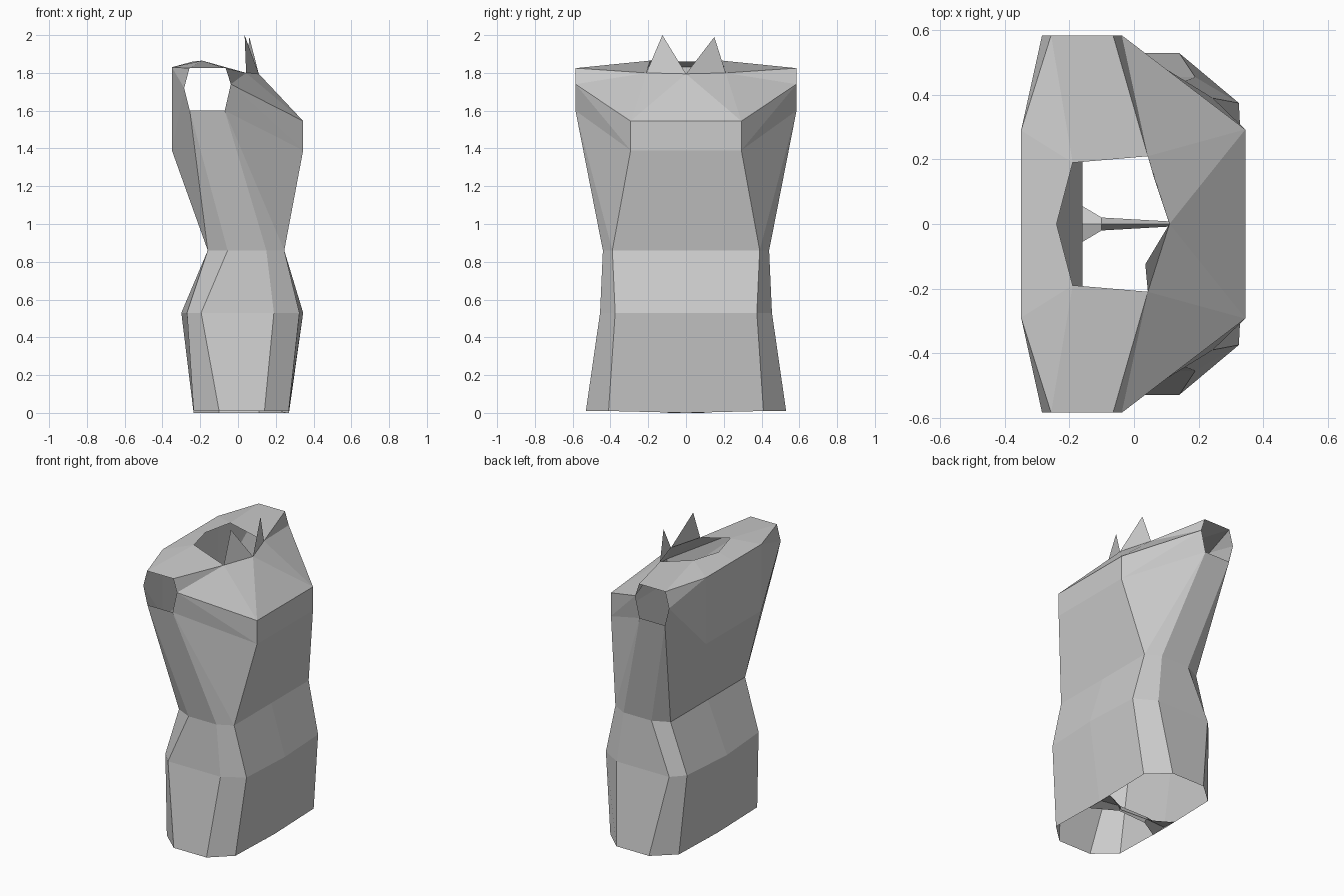
import bpy, bmesh

if "Cube" in bpy.data.objects:
    bpy.data.objects.remove(bpy.data.objects["Cube"])


def build(name, verts, faces, mirror=False):
    """Make a flat-shaded sheet, optionally mirrored across y = 0."""
    me = bpy.data.meshes.new(name)
    me.from_pydata(verts, [], faces)
    ob = bpy.data.objects.new(name, me)
    bpy.context.collection.objects.link(ob)
    bm = bmesh.new()
    bm.from_mesh(me)
    if mirror:
        bmesh.ops.mirror(bm, geom=bm.verts[:] + bm.edges[:] + bm.faces[:],
                         axis='Y', merge_dist=0.0)
        bmesh.ops.remove_doubles(bm, verts=bm.verts[:], dist=0.0005)
    bmesh.ops.recalc_face_normals(bm, faces=bm.faces[:])
    bm.to_mesh(me)
    bm.free()
    return ob


# Half rings, from back centre round the +y side to front centre
rings = [
    (0.01, [(-.235, 0), (-.235, .41), (-.10, .53), (.14, .53), (.268, .41), (.27, 0)]),
    (0.53, [(-.30, 0), (-.27, .375), (-.195, .455), (.19, .455), (.325, .375), (.345, 0)]),
    (0.86, [(-.16, 0), (-.16, .39), (-.055, .44), (.15, .44), (.245, .39), (.245, 0)]),
]
verts = [(x, y, z if y else max(z - .01, 0) if z < .1 else z)
         for z, ring in rings for x, y in ring]
faces = []
for r in range(2):
    for c in range(5):
        a = r * 6 + c
        faces.append((a, a + 1, a + 7, a + 6))

# Chest, armhole and neck points
named = {
    'bc0': (-.35, 0, 1.39), 'b0': (-.35, .29, 1.39),
    'bc1': (-.35, 0, 1.83), 'b1': (-.35, .29, 1.83),
    'fc0': (.345, 0, 1.39), 'f0': (.345, .293, 1.39),
    'fc1': (.345, 0, 1.545), 'f1': (.345, .293, 1.545),
    'a0': (-.255, .585, 1.6), 'a1': (-.07, .585, 1.6), 'a2': (-.038, .585, 1.74),
    'a3': (-.065, .585, 1.825), 'a4': (-.257, .585, 1.825), 'a5': (-.285, .585, 1.72),
    'n0': (-.24, 0, 1.86), 'n1': (-.19, .19, 1.865),
    'n2': (.043, .21, 1.80), 'n3': (.11, 0, 1.795),
}
idx = {k: len(verts) + i for i, k in enumerate(named)}
idx.update({'w%d' % i: 12 + i for i in range(6)})
verts += list(named.values())
panels = [
    'w0 w1 b0 bc0', 'bc0 b0 b1 bc1',               # back
    'w1 w2 a0', 'w1 a0 b0', 'b0 a0 a5', 'b0 a5 b1', 'b1 a5 a4',
    'w2 w3 a1 a0',                                 # under the arm
    'w3 w4 a1', 'w4 f0 a1', 'f0 a2 a1', 'f0 f1 a2',
    'w4 w5 fc0 f0', 'f0 fc0 fc1 f1',               # front
    'bc1 b1 n1 n0', 'b1 a4 n1', 'n1 a4 a3 n2',     # shoulder
    'n2 a3 a2', 'n2 a2 f1', 'n2 f1 n3', 'n3 f1 fc1',
]
faces += [[idx[k] for k in p.split()] for p in panels]
build('garment_body', verts, faces, mirror=True)

# Two upright collar points at the front of the neck
for side, tip in ((-1, (.035, -.125, 2.0)), (1, (.06, .15, 1.99))):
    build('collar_point', [named['n3'], (.043, side * .21, 1.80), tip], [(0, 1, 2)])

# Narrow ridged crotch strip dividing the two leg openings
strip, quads = [], []
for x, w, top in ((-.235, .10, .01), (-.10, .02, .03), (.11, .008, .03), (.27, .10, .01)):
    strip += [(x, 0, top), (x, w, 0.0)]
for i in (0, 2, 4):
    quads.append((i, i + 1, i + 3, i + 2))
build('crotch_strip', strip, quads, mirror=True)
